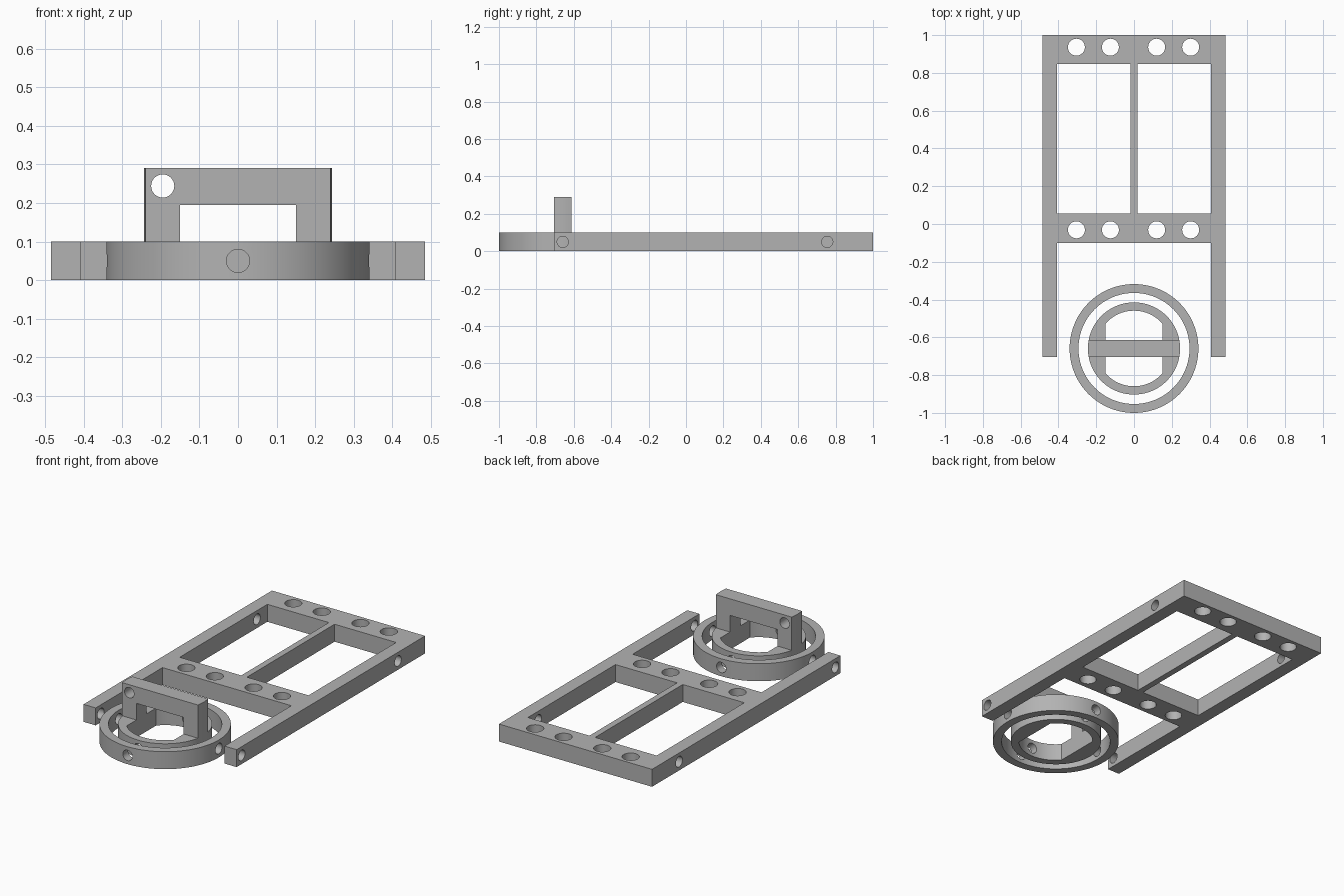
import bpy
import math

if "Cube" in bpy.data.objects:
    bpy.data.objects.remove(bpy.data.objects["Cube"], do_unlink=True)

GREY = (0.45, 0.45, 0.45, 1)
mat = bpy.data.materials.new("plain grey")
mat.use_nodes = True
mat.diffuse_color = GREY
mat.node_tree.nodes["Principled BSDF"].inputs["Base Color"].default_value = GREY

H = 0.1          # thickness of frame and rings
CY = -0.659      # centre of the rings
PIN = 0.03       # pivot hole radius


def box(name, x, y, z):
    """Box from (min, max) ranges."""
    lo, hi = zip(x, y, z)
    bpy.ops.mesh.primitive_cube_add(size=1, location=[(a + b) / 2 for a, b in zip(lo, hi)])
    ob = bpy.context.object
    ob.name = name
    ob.scale = [b - a for a, b in zip(lo, hi)]
    bpy.ops.object.transform_apply(location=True, rotation=True, scale=True)
    ob.data.materials.append(mat)
    return ob


def cyl(name, radius, depth, centre, axis="z", sides=96):
    rot = {"x": (0, math.pi / 2, 0), "y": (math.pi / 2, 0, 0), "z": (0, 0, 0)}[axis]
    bpy.ops.mesh.primitive_cylinder_add(vertices=sides, radius=radius, depth=depth,
                                        location=centre, rotation=rot)
    ob = bpy.context.object
    ob.name = name
    bpy.ops.object.transform_apply(location=True, rotation=True, scale=True)
    ob.data.materials.append(mat)
    return ob


def combine(ob, other, operation="DIFFERENCE"):
    """Apply a boolean and discard the second object."""
    mod = ob.modifiers.new("combine", "BOOLEAN")
    mod.operation, mod.solver, mod.object = operation, "EXACT", other
    bpy.context.view_layer.objects.active = ob
    bpy.ops.object.modifier_apply(modifier=mod.name)
    bpy.data.objects.remove(other, do_unlink=True)


def drill(ob, centre, axis, radius=PIN, depth=0.3):
    combine(ob, cyl("drill", radius, depth, centre, axis, 32))


def finish(ob):
    bpy.ops.object.select_all(action="DESELECT")
    ob.select_set(True)
    bpy.context.view_layer.objects.active = ob
    bpy.ops.object.shade_smooth_by_angle(angle=math.radians(30))


# Frame: a plate with two windows and an open fork
frame = box("frame", (-0.485, 0.485), (-0.705, 1), (0, H))
for x in ((-0.408, -0.018), (0.018, 0.408)):
    combine(frame, box("window", x, (0.055, 0.848), (-H, 2 * H)))
combine(frame, box("fork_gap", (-0.408, 0.408), (-1, -0.1), (-H, 2 * H)))

# Mounting holes in both crossbars
for y in (0.936, -0.031):
    for x in (-0.305, -0.125, 0.12, 0.3):
        drill(frame, (x, y, H / 2), "z", 0.045)

# Pivot holes in both side rails
for side in (-1, 1):
    for y in (CY, 0.755):
        drill(frame, (side * 0.45, y, H / 2), "x")
finish(frame)

# Outer ring with four pivot holes
outer = cyl("outer_ring", 0.341, H, (0, CY, H / 2))
combine(outer, cyl("bore", 0.294, 3 * H, (0, CY, H / 2)))
for side in (-1, 1):
    drill(outer, (side * 0.32, CY, H / 2), "x", depth=0.2)
    drill(outer, (0, CY + side * 0.32, H / 2), "y", depth=0.2)
finish(outer)

# Inner ring, its bore flattened on both sides
inner = cyl("inner_ring", 0.244, H, (0, CY, H / 2))
bore = cyl("bore", 0.2, 3 * H, (0, CY, H / 2))
combine(bore, box("flats", (-0.15, 0.15), (CY - 0.4, CY + 0.4), (-1, 1)), "INTERSECT")
combine(inner, bore)
for side in (-1, 1):
    drill(inner, (0, CY + side * 0.22, H / 2), "y", depth=0.2)
finish(inner)

# Arched bracket standing on the inner ring, with rounded ends
bracket = cyl("bracket", 0.244, 0.19, (0, CY, 0.195))
combine(bracket, box("slab", (-1, 1), (CY - 0.046, CY + 0.046), (-1, 1)), "INTERSECT")
combine(bracket, box("opening", (-0.15, 0.15), (CY - 0.2, CY + 0.2), (0, 0.195)))
drill(bracket, (-0.195, CY, 0.244), "y")
finish(bracket)
